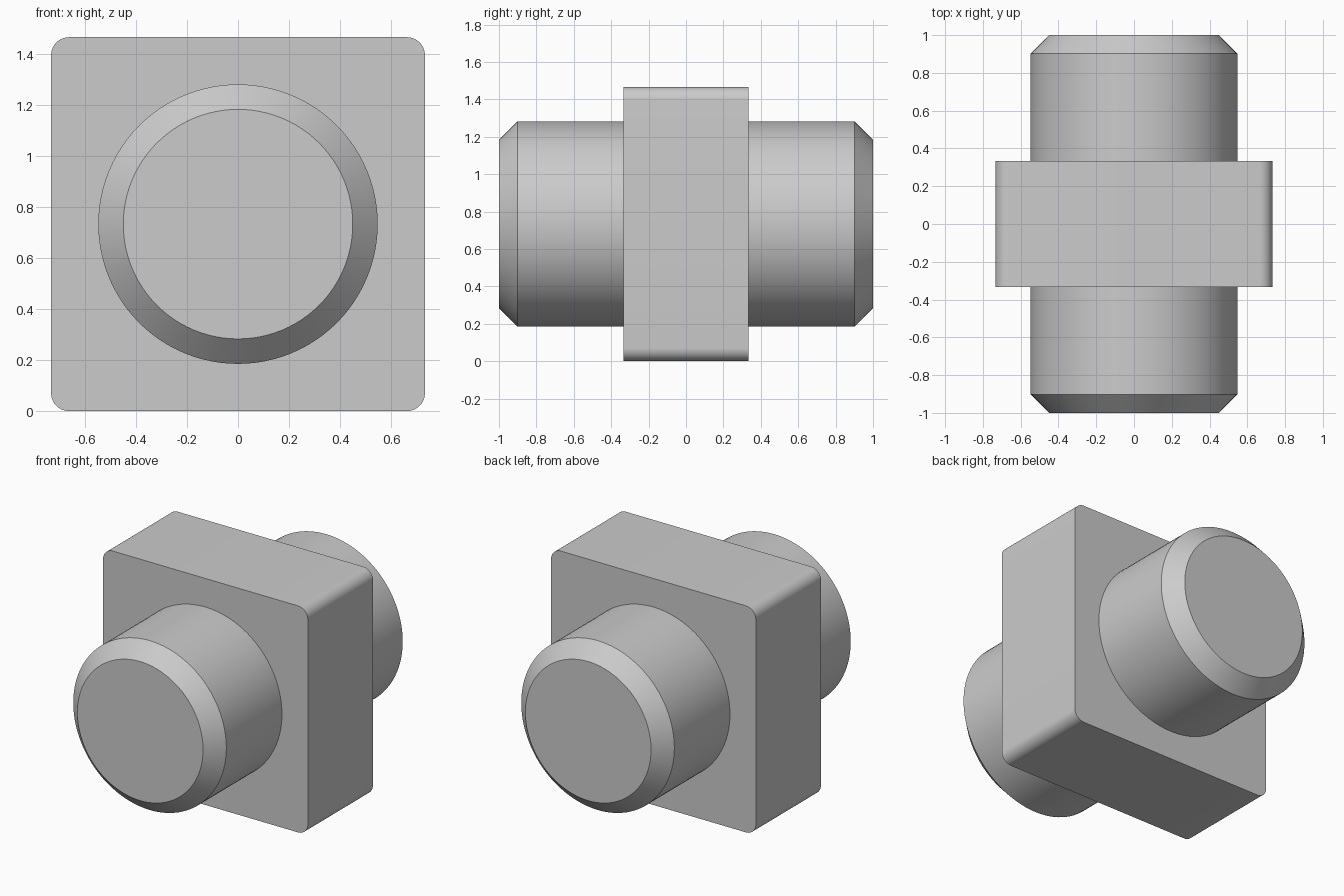
import bpy, bmesh, math
from mathutils import Matrix

cube = bpy.data.objects.get("Cube")
if cube:
    bpy.data.objects.remove(cube, do_unlink=True)

HALF = 0.733        # half width of the block, also the axis height
BLOCK_Y = 0.333     # half depth of the block
RADIUS = 0.548
CHAMFER = 0.098
SEGMENTS = 96

grey = bpy.data.materials.new("light grey")
grey.use_nodes = True
colour = (0.6, 0.6, 0.6, 1)
grey.diffuse_color = colour
grey.node_tree.nodes["Principled BSDF"].inputs["Base Color"].default_value = colour


def finish(name, bm):
    """Turn the bmesh into a smooth-shaded object with sharp edges kept."""
    bmesh.ops.recalc_face_normals(bm, faces=bm.faces)
    mesh = bpy.data.meshes.new(name)
    bm.to_mesh(mesh)
    bm.free()
    mesh.materials.append(grey)
    obj = bpy.data.objects.new(name, mesh)
    bpy.context.collection.objects.link(obj)
    obj.location.z = HALF
    bpy.ops.object.select_all(action='DESELECT')
    obj.select_set(True)
    bpy.context.view_layer.objects.active = obj
    bpy.ops.object.shade_smooth_by_angle(angle=math.radians(30))
    return obj


# Square block with its four lengthwise edges rounded
bm = bmesh.new()
bmesh.ops.create_cube(bm, size=2, matrix=Matrix.Diagonal((HALF, BLOCK_Y, HALF, 1)))
long_edges = [e for e in bm.edges
              if abs(e.verts[0].co.y - e.verts[1].co.y) > BLOCK_Y]
bmesh.ops.bevel(bm, geom=long_edges, offset=0.07, offset_type='OFFSET',
                segments=10, profile=0.5, affect='EDGES')
finish("square_block", bm)

# Round stub with a chamfered end, on the front and the back
for name, side in (("front_stub", -1), ("back_stub", 1)):
    bm = bmesh.new()
    rings = []
    for y, r in ((BLOCK_Y - 0.03, RADIUS), (1 - CHAMFER, RADIUS), (1, RADIUS - CHAMFER)):
        angles = [math.tau * i / SEGMENTS for i in range(SEGMENTS)]
        rings.append([bm.verts.new((r * math.cos(a), side * y, r * math.sin(a)))
                      for a in angles])
    for lower, upper in zip(rings, rings[1:]):
        for i in range(SEGMENTS):
            j = (i + 1) % SEGMENTS
            bm.faces.new((lower[i], lower[j], upper[j], upper[i]))
    bm.faces.new(rings[0])
    bm.faces.new(rings[-1])
    finish(name, bm)
